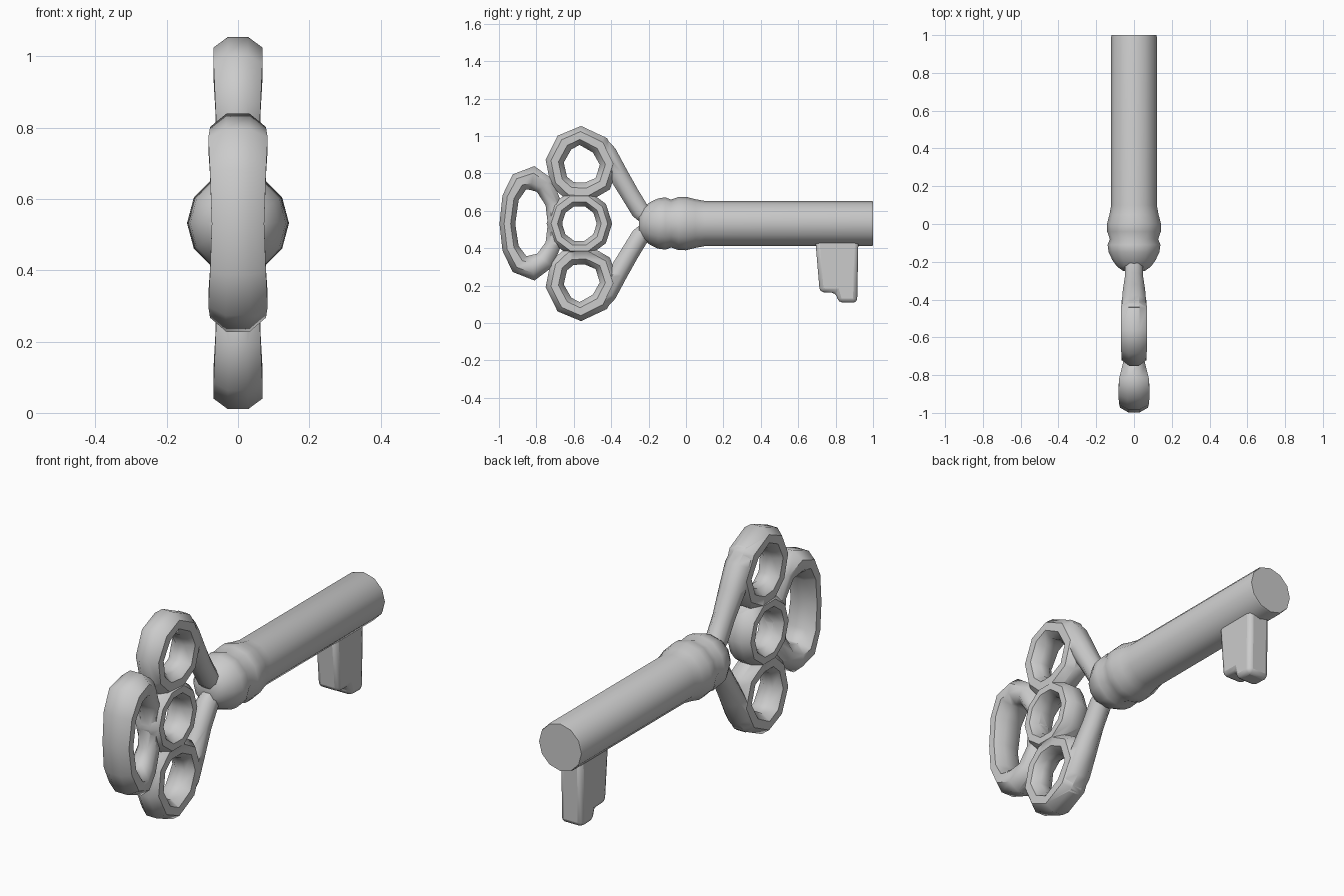
import bpy, bmesh
from math import cos, sin, pi, radians
from mathutils import Vector

if "Cube" in bpy.data.objects:
    bpy.data.objects.remove(bpy.data.objects["Cube"])

ZC = 0.532  # height of the key's axis


def finish(name, bm, angle=50):
    bmesh.ops.recalc_face_normals(bm, faces=bm.faces)
    mesh = bpy.data.meshes.new(name)
    bm.to_mesh(mesh)
    bm.free()
    ob = bpy.data.objects.new(name, mesh)
    bpy.context.collection.objects.link(ob)
    smooth(ob, angle)
    return ob


def smooth(ob, angle):
    bpy.ops.object.select_all(action='DESELECT')
    ob.select_set(True)
    bpy.context.view_layer.objects.active = ob
    bpy.ops.object.shade_smooth_by_angle(angle=radians(angle))


def skin(bm, rings, closed):
    n = len(rings[0])
    for i in range(len(rings) - (0 if closed else 1)):
        a, b = rings[i], rings[(i + 1) % len(rings)]
        for k in range(n):
            bm.faces.new((a[k], a[(k + 1) % n], b[(k + 1) % n], b[k]))
    if not closed:
        bm.faces.new(rings[0])
        bm.faces.new(rings[-1])


def tube(name, path, closed=True, flip=False, sides=8):
    """Oval tube along (y, z, half width, half thickness) points."""
    bm = bmesh.new()
    rings, n = [], len(path)
    for i, (y, z, w, t) in enumerate(path):
        p = path[(i - 1) % n] if closed else path[max(i - 1, 0)]
        q = path[(i + 1) % n] if closed else path[min(i + 1, n - 1)]
        d = Vector((q[0] - p[0], q[1] - p[1])).normalized()
        ring = []
        for k in range(sides):
            a = 2 * pi * (k + 0.5) / sides
            s = w * 1.06 * sin(a)
            v = (t * 1.06 * cos(a), y - d.y * s, z + d.x * s)
            if flip:
                v = (v[0], v[1], 2 * ZC - v[2])
            ring.append(bm.verts.new(v))
        rings.append(ring)
    skin(bm, rings, closed)
    return finish(name, bm)


# bow: rear loop, upper and lower loops, centre ring and two arms
rear = [(-.955, .53, .043, .075), (-.938, .67, .046, .08), (-.89, .755, .055, .085),
        (-.82, .775, .066, .08), (-.755, .735, .055, .06), (-.71, .64, .043, .05),
        (-.70, .53, .04, .05), (-.71, .42, .043, .05), (-.755, .335, .055, .06),
        (-.82, .295, .07, .08), (-.89, .315, .057, .085), (-.938, .40, .046, .08)]
side = [(-.565, 1.003, .052, .07), (-.65, .965, .053, .07), (-.702, .865, .05, .065),
        (-.68, .76, .05, .06), (-.62, .705, .053, .06), (-.53, .70, .053, .065),
        (-.445, .745, .05, .065), (-.41, .85, .052, .065), (-.46, .95, .055, .07)]
arm = [(-.475, .967, .05, .06), (-.42, .905, .052, .065), (-.365, .80, .053, .06),
       (-.30, .69, .05, .05), (-.245, .60, .05, .05), (-.20, .56, .045, .045)]
centre = [(-.57 + .134 * cos(a), .532 + .138 * sin(a), .042, .068)
          for a in [2 * pi * i / 10 for i in range(10)]]

bow = tube("bow", rear)
parts = [tube("centre_ring", centre)]
for flip, tag in ((False, "upper"), (True, "lower")):
    parts.append(tube(tag + "_loop", side, True, flip))
    parts.append(tube(tag + "_arm", arm, False, flip))
for p in parts:
    bpy.context.view_layer.objects.active = bow
    m = bow.modifiers.new("union", 'BOOLEAN')
    m.operation, m.solver, m.object = 'UNION', 'EXACT', p
    bpy.ops.object.modifier_apply(modifier=m.name)
    bpy.data.objects.remove(p)
smooth(bow, 60)

# shaft with a beaded collar, turned about the y axis
bm = bmesh.new()
profile = [(-.25, .055), (-.225, .09), (-.19, .115), (-.15, .134), (-.11, .14), (-.08, .128),
           (-.04, .142), (.0, .143), (.05, .13), (.10, .121), (.99, .121), (1.0, .118)]
skin(bm, [[bm.verts.new((r * cos(2 * pi * k / 12), y, ZC + r * sin(2 * pi * k / 12)))
           for k in range(12)] for y, r in profile], False)
finish("shaft", bm)

# stepped bit under the tip
bm = bmesh.new()
outline = [(.69, .46), (.715, .165), (.80, .162), (.815, .11), (.915, .108), (.922, .46)]
skin(bm, [[bm.verts.new((x, y, z)) for y, z in outline] for x in (-.06, .06)], False)
bit = finish("bit", bm, 40)
bev = bit.modifiers.new("rounding", 'BEVEL')
bev.width, bev.segments = 0.022, 2
